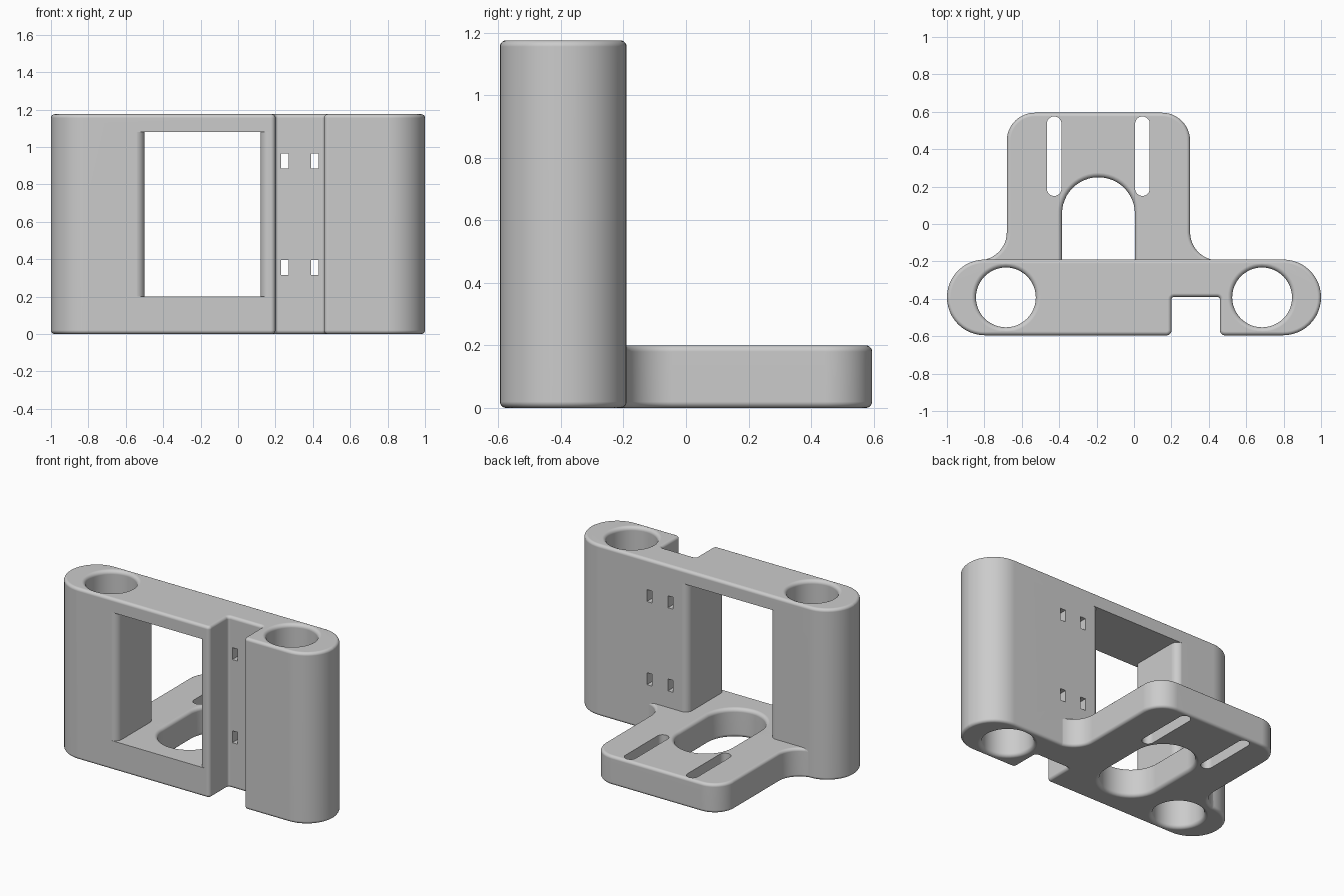
import bpy, bmesh, math
from mathutils import Vector, Matrix

if "Cube" in bpy.data.objects:
    bpy.data.objects.remove(bpy.data.objects["Cube"], do_unlink=True)

grey = bpy.data.materials.new("plain_grey")
grey.use_nodes = True
COLOUR = (0.6, 0.6, 0.6, 1)
grey.diffuse_color = COLOUR
grey.node_tree.nodes["Principled BSDF"].inputs["Base Color"].default_value = COLOUR

ARC = 12
TOP, FLOOR = 1.175, 0.2
FRONT, BACK, MID = -0.595, -0.19, -0.3925


def outline(corners):
    """Round each (x, y, radius) corner of a counter-clockwise polygon; gives (point, outward normal)."""
    result = []
    count = len(corners)
    for i, (x, y, r) in enumerate(corners):
        p = Vector((x, y))
        a = (p - Vector(corners[i - 1][:2])).normalized()
        b = (Vector(corners[(i + 1) % count][:2]) - p).normalized()
        n, m = Vector((a.y, -a.x)), Vector((b.y, -b.x))
        if r == 0:
            result.append((p, (n + m) / (1 + n.dot(m))))
            continue
        turn = math.atan2(a.x * b.y - a.y * b.x, a.dot(b))
        side = math.copysign(r, turn)
        centre = p - a * r * math.tan(abs(turn) / 2) - n * side
        for k in range(ARC + 1):
            d = Matrix.Rotation(turn * k / ARC, 2) @ n
            q = centre + d * side
            if not result or (q - result[-1][0]).length > 1e-5:
                result.append((q, d))
    if (result[0][0] - result[-1][0]).length < 1e-5:
        result.pop()
    return result


def rect(x0, x1, y0, y1, r=0):
    return [(x0, y0, r), (x1, y0, r), (x1, y1, r), (x0, y1, r)]


def rounded_levels(z0, z1, r, flare=False):
    """(height, offset) rings that round a solid's rims, or flare a cutter's mouths."""
    steps = [math.pi / 2 * k / 5 for k in range(6)]
    low = [(r * (1 - math.sin(t)), r * (1 - math.cos(t))) for t in steps]
    if flare:
        rings = [(z0 + h, o) for h, o in low][::-1]
        rings += [(z1 - h, o) for h, o in low]
        return [(z0 - 0.05, r)] + rings + [(z1 + 0.05, r)]
    rings = [(z0 + h, -o) for h, o in low][::-1]
    rings += [(z1 - h, -o) for h, o in low]
    return rings


def loft(name, corners, levels):
    pts = outline(corners)
    bm = bmesh.new()
    rings = [[bm.verts.new((*(p + n * o), z)) for p, n in pts] for z, o in levels]
    for lower, upper in zip(rings, rings[1:]):
        for i in range(len(pts)):
            j = (i + 1) % len(pts)
            bm.faces.new((lower[i], lower[j], upper[j], upper[i]))
    bm.faces.new(rings[0][::-1])
    bm.faces.new(rings[-1])
    bmesh.ops.remove_doubles(bm, verts=bm.verts, dist=1e-5)
    bmesh.ops.recalc_face_normals(bm, faces=bm.faces)
    mesh = bpy.data.meshes.new(name)
    bm.to_mesh(mesh)
    bm.free()
    mesh.materials.append(grey)
    obj = bpy.data.objects.new(name, mesh)
    bpy.context.collection.objects.link(obj)
    return obj


def combine(target, tool, operation):
    """Apply one boolean and discard the tool."""
    mod = target.modifiers.new("cut", "BOOLEAN")
    mod.object, mod.operation, mod.solver = tool, operation, "EXACT"
    bpy.context.view_layer.objects.active = target
    bpy.ops.object.modifier_apply(modifier=mod.name)
    bpy.data.objects.remove(tool, do_unlink=True)


# Upright housing with round ends and a full-height channel in the front
end = (BACK - FRONT) / 2 - 0.0001
housing = loft("bracket", [
    (-1, FRONT, end), (0.2, FRONT, 0.025), (0.2, -0.39, 0.015),
    (0.46, -0.39, 0.015), (0.46, FRONT, 0.025),
    (1, FRONT, end), (1, BACK, end), (-1, BACK, end),
], rounded_levels(0, TOP, 0.02))

# Window with rounded vertical edges front and back
f, b = FRONT - 0.0005, BACK + 0.0005
window = loft("window_cutter", [
    (-0.56, f - 0.1, 0), (0.18, f - 0.1, 0), (0.18, f, 0), (0.12, f, 0.05),
    (0.12, b, 0.05), (0.18, b, 0), (0.18, b + 0.1, 0),
    (-0.56, b + 0.1, 0), (-0.56, b, 0), (-0.5, b, 0.05),
    (-0.5, f, 0.05), (-0.56, f, 0),
], [(FLOOR, 0), (1.08, 0)])
combine(housing, window, "DIFFERENCE")

# Base plate with filleted roots
root = BACK - 0.004
plate = loft("base_plate", [
    (-0.835, -0.3, 0), (0.455, -0.3, 0), (0.455, root, 0), (0.3, root, 0.15),
    (0.3, 0.595, 0.15), (-0.68, 0.595, 0.15), (-0.68, root, 0.15), (-0.835, root, 0),
], rounded_levels(0, FLOOR, 0.02))
combine(housing, plate, "UNION")

# Vertical rod holes with flared mouths
for x in (-0.685, 0.685):
    hole = loft("rod_hole_cutter", rect(x - 0.16, x + 0.16, MID - 0.16, MID + 0.16, 0.16),
                rounded_levels(0, TOP, 0.025, True))
    combine(housing, hole, "DIFFERENCE")

# Large oblong opening in the base
opening = loft("opening_cutter", rect(-0.385, 0.005, -0.45, 0.25, 0.195),
               rounded_levels(0, FLOOR, 0.025, True))
combine(housing, opening, "DIFFERENCE")

# Adjustment slots in the base
for x in (-0.427, 0.045):
    slot = loft("slot_cutter", rect(x - 0.039, x + 0.039, 0.15, 0.575, 0.039),
                [(-0.1, 0), (0.4, 0)])
    combine(housing, slot, "DIFFERENCE")

# Small tie slots through the channel wall
for x in (0.25, 0.41):
    for z in (0.355, 0.925):
        tie = loft("tie_slot_cutter", rect(x - 0.02, x + 0.02, -0.5, -0.1),
                   [(z - 0.041, 0), (z + 0.041, 0)])
        combine(housing, tie, "DIFFERENCE")

# Smooth curves, crisp edges
bpy.ops.object.select_all(action="DESELECT")
housing.select_set(True)
bpy.context.view_layer.objects.active = housing
bpy.ops.object.shade_smooth_by_angle(angle=math.radians(35))
weighted = housing.modifiers.new("weighted_normals", "WEIGHTED_NORMAL")
weighted.keep_sharp = True
